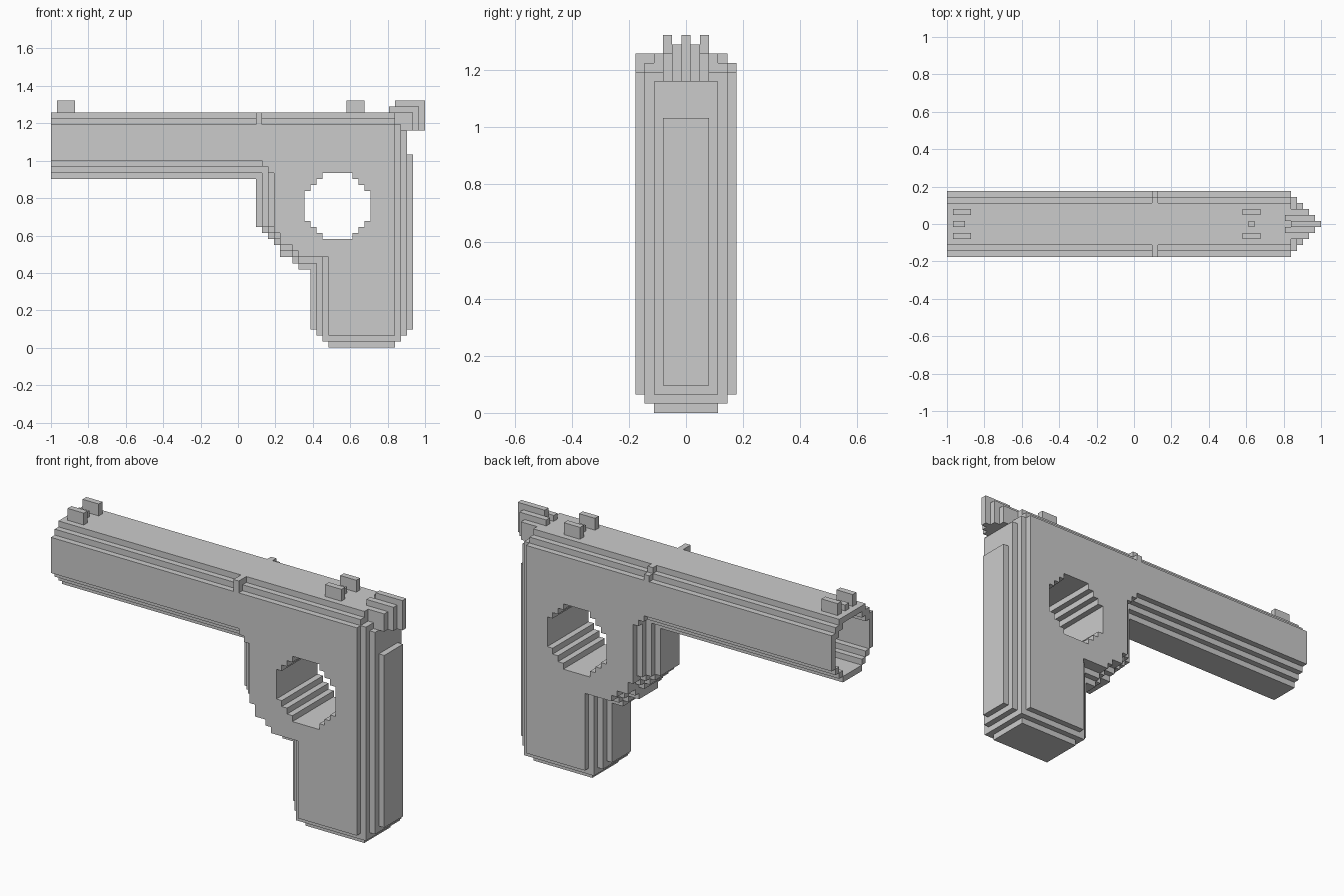
import bpy, bmesh, math

if "Cube" in bpy.data.objects:
    bpy.data.objects.remove(bpy.data.objects["Cube"])

V = 2 / 62            # block size: the model is 62 x 11 x 41 blocks
MID = 5               # middle block in depth


def box(x0, x1, y0, y1, z0, z1):
    return {(x, y, z) for x in range(x0, x1) for y in range(y0, y1) for z in range(z0, z1)}


def disc(n, u0, v0):
    """Cells of a stepped circle n blocks wide with its lower corner at u0, v0."""
    cells = set()
    for r in range(n):
        w = min(n, 5 + 2 * min(r, n - 1 - r))
        start = u0 + (n - w) // 2
        cells |= {(u, v0 + r) for u in range(start, start + w)}
    return cells


def build(name, cells):
    """Skin a set of blocks with outward faces and merge the flat areas."""
    bm = bmesh.new()
    verts = {}

    def vert(c):
        if c not in verts:
            verts[c] = bm.verts.new((c[0] * V - 1, (c[1] - 5.5) * V, c[2] * V))
        return verts[c]

    for c in sorted(cells):
        for axis in range(3):
            u, v = (axis + 1) % 3, (axis + 2) % 3
            for side in (0, 1):
                n = list(c)
                n[axis] += 2 * side - 1
                if tuple(n) in cells:
                    continue
                quad = []
                for du, dv in ((0, 0), (1, 0), (1, 1), (0, 1)):
                    p = list(c)
                    p[axis] += side
                    p[u] += du
                    p[v] += dv
                    quad.append(vert(tuple(p)))
                bm.faces.new(quad if side else quad[::-1])
    bmesh.ops.dissolve_limit(bm, angle_limit=math.radians(1), verts=bm.verts[:], edges=bm.edges[:])
    me = bpy.data.meshes.new(name)
    bm.to_mesh(me)
    bm.free()
    ob = bpy.data.objects.new(name, me)
    bpy.context.collection.objects.link(ob)
    return ob


# Body: one profile per depth slice, shrinking towards both sides
GUARD = [(34, 20), (35, 19), (36, 18), (37, 17), (38, 15), (40, 14), (41, 13)]
REAR_TOP = {57: 37, 58: 36, 59: 32}
body = set()
for y in range(11):
    k = max(0, abs(y - MID) - 2)          # 0 = middle slices, 3 = outermost
    top = 39 - max(0, k - 1)
    # barrel
    body |= box(0, 57, y, y + 1, 28 + k, top)
    # stepped corner under the barrel
    for i in range(4):
        body |= box(34 + i, 57, y, y + 1, 31 - i, top)
    # stepped front of the frame
    for gx, gz in GUARD:
        body |= box(max(gx, 34 + k), 57, y, y + 1, gz + min(k, 2), 30)
    # grip with stepped foot and back
    for z in range(max(0, k - 1), 37):
        for x in range(max(43 + k, 46 - z), min(60 - k, 57 + z)):
            if z < REAR_TOP.get(x, top):
                body.add((x, y, z))

# Raised rib across the shoulders, lower on the far side
body |= box(34, 35, 0, 2, 37, 39)
body |= box(34, 35, 9, 10, 37, 39) | box(34, 35, 10, 11, 37, 38)

# Round opening through the frame, and the bore
body -= {(x, y, z) for x, z in disc(11, 42, 18) for y in range(11)}
body -= {(x, y, z) for y, z in disc(9, 1, 29) for x in range(30)}
build("body", body)

# Hammer: three nested steps
hammer = box(57, 62, 5, 6, 36, 41) | box(56, 61, 4, 5, 36, 40) | box(56, 61, 6, 7, 36, 40)
hammer |= box(56, 60, 3, 4, 36, 39) | box(56, 60, 7, 8, 36, 39)
build("hammer", hammer - body)

# Sights: a pair of posts with a low bead between, front and rear
for label, x, b0, b1 in (("front", 1, 1, 3), ("rear", 49, 50, 51)):
    for side, y in (("right", 3), ("left", 7)):
        build(f"{label}_sight_{side}", box(x, x + 3, y, y + 1, 39, 41))
    build(f"{label}_sight_bead", box(b0, b1, 5, 6, 39, 40))
